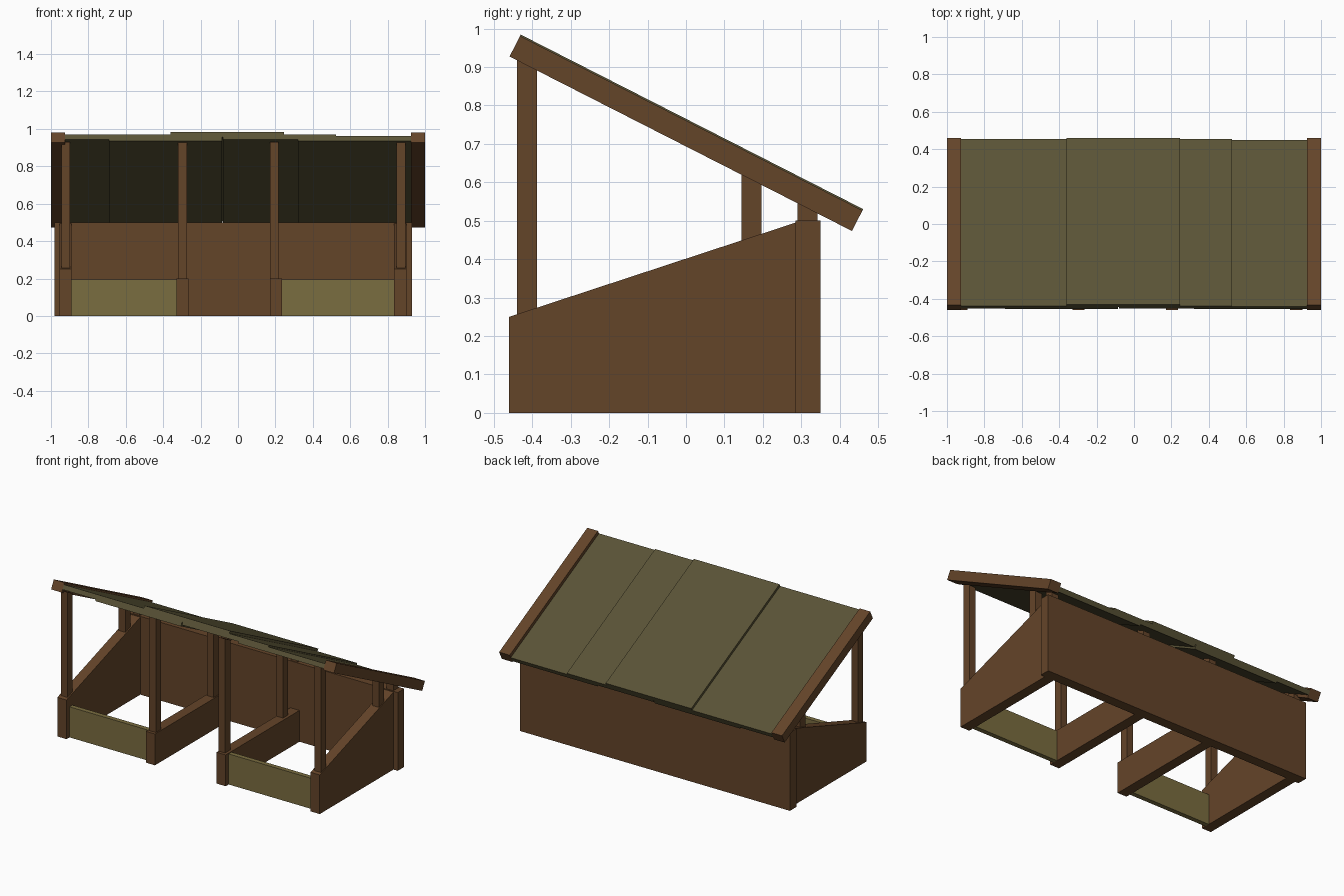
import bpy
import math

if "Cube" in bpy.data.objects:
    bpy.data.objects.remove(bpy.data.objects["Cube"], do_unlink=True)


def material(name, rgb):
    m = bpy.data.materials.new(name)
    m.use_nodes = True
    m.diffuse_color = (*rgb, 1)
    m.node_tree.nodes["Principled BSDF"].inputs["Base Color"].default_value = (*rgb, 1)
    return m


brown = material("brown timber", (0.127, 0.058, 0.022))
olive = material("dark olive roofing", (0.102, 0.087, 0.037))
tan = material("light olive board", (0.195, 0.153, 0.051))


def extrude_x(name, x0, x1, profile, mat):
    """Solid made by sweeping a (y, z) outline from x0 to x1."""
    n = len(profile)
    verts = [(x, y, z) for x in (x0, x1) for y, z in profile]
    faces = [tuple(reversed(range(n))), tuple(range(n, 2 * n))]
    faces += [(i, (i + 1) % n, n + (i + 1) % n, n + i) for i in range(n)]
    mesh = bpy.data.meshes.new(name)
    mesh.from_pydata(verts, [], faces)
    mesh.materials.append(mat)
    obj = bpy.data.objects.new(name, mesh)
    bpy.context.collection.objects.link(obj)
    return obj


def block(name, x0, x1, y0, y1, z0, z1, mat):
    return extrude_x(name, x0, x1, [(y0, z0), (y1, z0), (y1, z1), (y0, z1)], mat)


# Roof frame: distance along the slope and height across it
PITCH = math.radians(27)
ROOF_Z = 0.727


def slab(name, x0, x1, low, high, mat):
    c, s = math.cos(PITCH), math.sin(PITCH)
    outline = [(u * c + v * s, ROOF_Z - u * s + v * c)
               for u, v in ((-0.5, low), (0.5, low), (0.5, high), (-0.5, high))]
    return extrude_x(name, x0, x1, outline, mat)


def under_roof(y):
    return ROOF_Z - y * math.tan(PITCH) - 0.022


# Edge beams and overlapping roof sheets
slab("roof_beam_right", -1.0, -0.925, -0.03, 0.03, brown)
slab("roof_beam_left", 0.925, 1.0, -0.03, 0.03, brown)
sheets = [(-0.925, -0.012), (-0.69, -0.022), (-0.36, 0.004),
          (-0.08, -0.012), (0.32, -0.022)]
for i, (x, low) in enumerate(sheets):
    slab(f"roof_sheet_{i + 1}", x, x + 0.605, low, low + 0.03, olive)

# Back wall
block("back_wall", -0.98, 0.93, 0.285, 0.35, 0, 0.5, brown)

# Sloped outer walls and low divider walls
WALL = 0.065
for name, x in (("side_wall_right", -0.955), ("side_wall_left", 0.835)):
    extrude_x(name, x, x + WALL,
              [(-0.46, 0), (0.285, 0), (0.285, 0.495), (-0.46, 0.25)], brown)
for name, x in (("divider_wall_right", -0.33), ("divider_wall_left", 0.17)):
    block(name, x, x + WALL, -0.46, 0.285, 0, 0.2, brown)

# Posts: front, middle and short back row, tops cut to the roof slope
rows = [("front_post", -0.44, 0.25, 0.19), ("middle_post", 0.145, 0.44, 0.19),
        ("back_post", 0.29, 0.49, 0.49)]
for row, y, outer_z, inner_z in rows:
    for i, x in enumerate((-0.945, -0.32, 0.17, 0.848)):
        z = outer_z if i in (0, 3) else inner_z
        y1 = y + 0.052
        extrude_x(f"{row}_{i + 1}", x, x + 0.047,
                  [(y, z), (y1, z), (y1, under_roof(y1)), (y, under_roof(y))], brown)

# Front boards closing the two stalls
block("front_board_right", -0.89, -0.33, -0.43, -0.40, 0, 0.195, tan)
block("front_board_left", 0.235, 0.835, -0.43, -0.40, 0, 0.195, tan)
